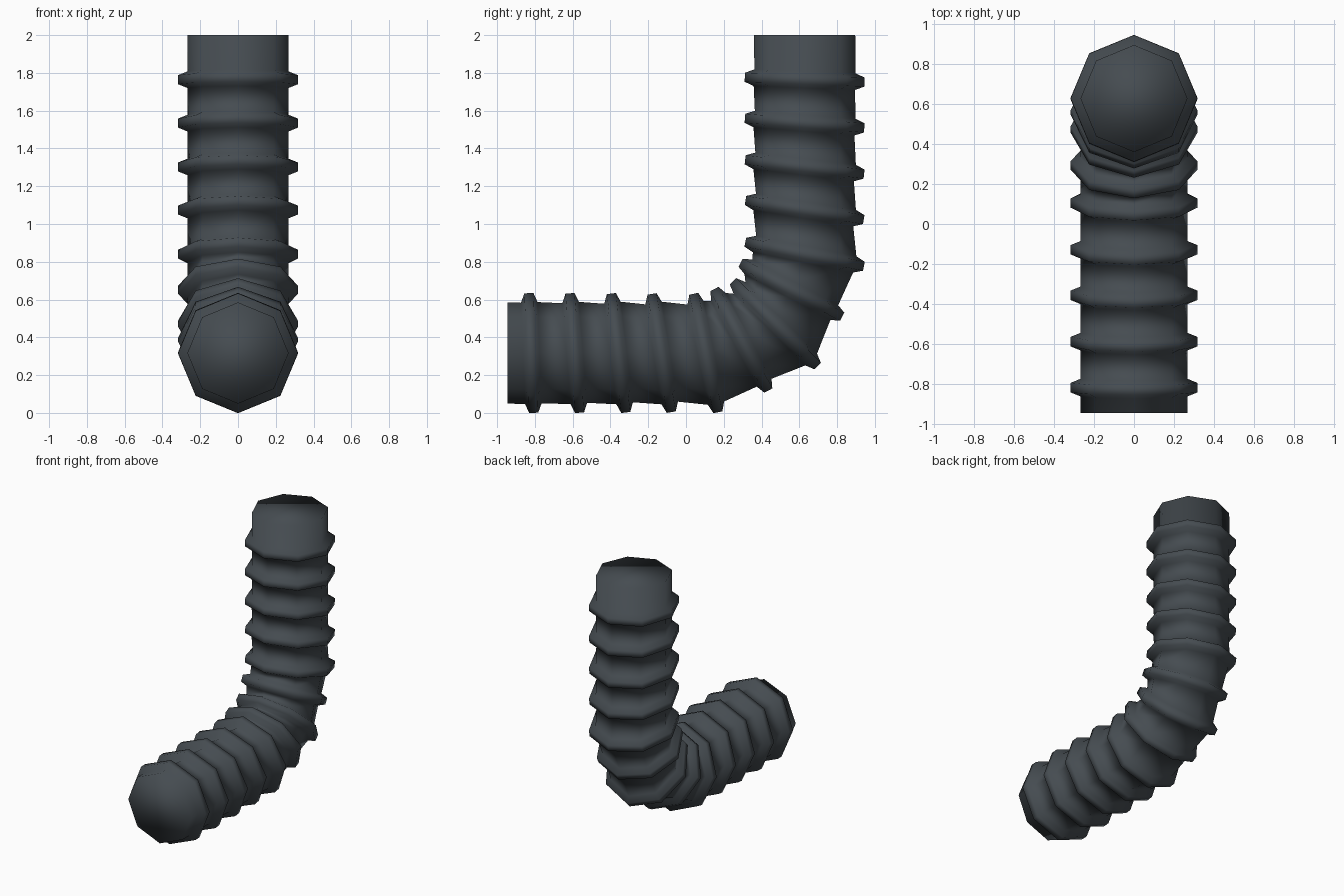
import bpy, bmesh
from math import sin, cos, tau, radians
from mathutils import Vector

cube = bpy.data.objects.get("Cube")
if cube:
    bpy.data.objects.remove(cube)

SIDES = 8
BODY_R, RIB_R = 0.268, 0.317
CORNER = Vector((0, 0.628, 0.317))   # where the two straight axes would meet
# rib cross-section: offset along the axis, radius
RIB = [(-0.044, BODY_R), (-0.024, RIB_R), (0.024, RIB_R), (0.044, BODY_R)]

# Ribs of the upright arm from the top: y and z from the corner, tilt, depth scale
upright = [(0, 1.447, 2.3, 1), (0, 1.217, 4.6, 1), (0, 0.985, 6.9, 1),
           (0, 0.757, 9.2, 1), (0, 0.523, 11.5, 1.01), (-0.07, 0.335, 28, 0.96)]
elbow = [(-0.155, 0.155, 45, 1)]
# The lying arm mirrors the upright one across the elbow diagonal
lying = [(-z, -y, 90 - tilt, k) for y, z, tilt, k in upright]
ribs = lying + elbow + upright[::-1]

bm = bmesh.new()


def add_loop(y, z, tilt, scale, offset, radius):
    """Octagonal loop, tilted about x; tilt 0 looks straight up."""
    a = radians(tilt)
    across = Vector((0, cos(a), -sin(a)))
    along = Vector((0, sin(a), cos(a)))
    centre = CORNER + Vector((0, y, z)) + along * offset
    return [bm.verts.new(centre + radius * (Vector((cos(t), 0, 0)) + across * sin(t) * scale))
            for t in (tau * i / SIDES for i in range(SIDES))]


# Loops from the front end, through the ribs, to the top end
loops = [add_loop(-1.573, 0, 90, 1, 0, BODY_R)]
for rib in ribs:
    loops += [add_loop(*rib, offset, radius) for offset, radius in RIB]
loops.append(add_loop(0, 1.683, 0, 1, 0, BODY_R))

# Walls and end caps
for low, high in zip(loops, loops[1:]):
    for i in range(SIDES):
        j = (i + 1) % SIDES
        bm.faces.new((low[i], low[j], high[j], high[i]))
bm.faces.new(loops[0][::-1])
bm.faces.new(loops[-1])
bmesh.ops.recalc_face_normals(bm, faces=bm.faces[:])
for face in bm.faces:
    face.smooth = True

mesh = bpy.data.meshes.new("ribbed_elbow_hose")
bm.to_mesh(mesh)
bm.free()
hose = bpy.data.objects.new("ribbed_elbow_hose", mesh)
bpy.context.collection.objects.link(hose)

# Dark rubber
rubber = bpy.data.materials.new("dark_slate_rubber")
rubber.use_nodes = True
colour = (0.06, 0.072, 0.082, 1)
rubber.diffuse_color = colour
rubber.node_tree.nodes["Principled BSDF"].inputs["Base Color"].default_value = colour
mesh.materials.append(rubber)
